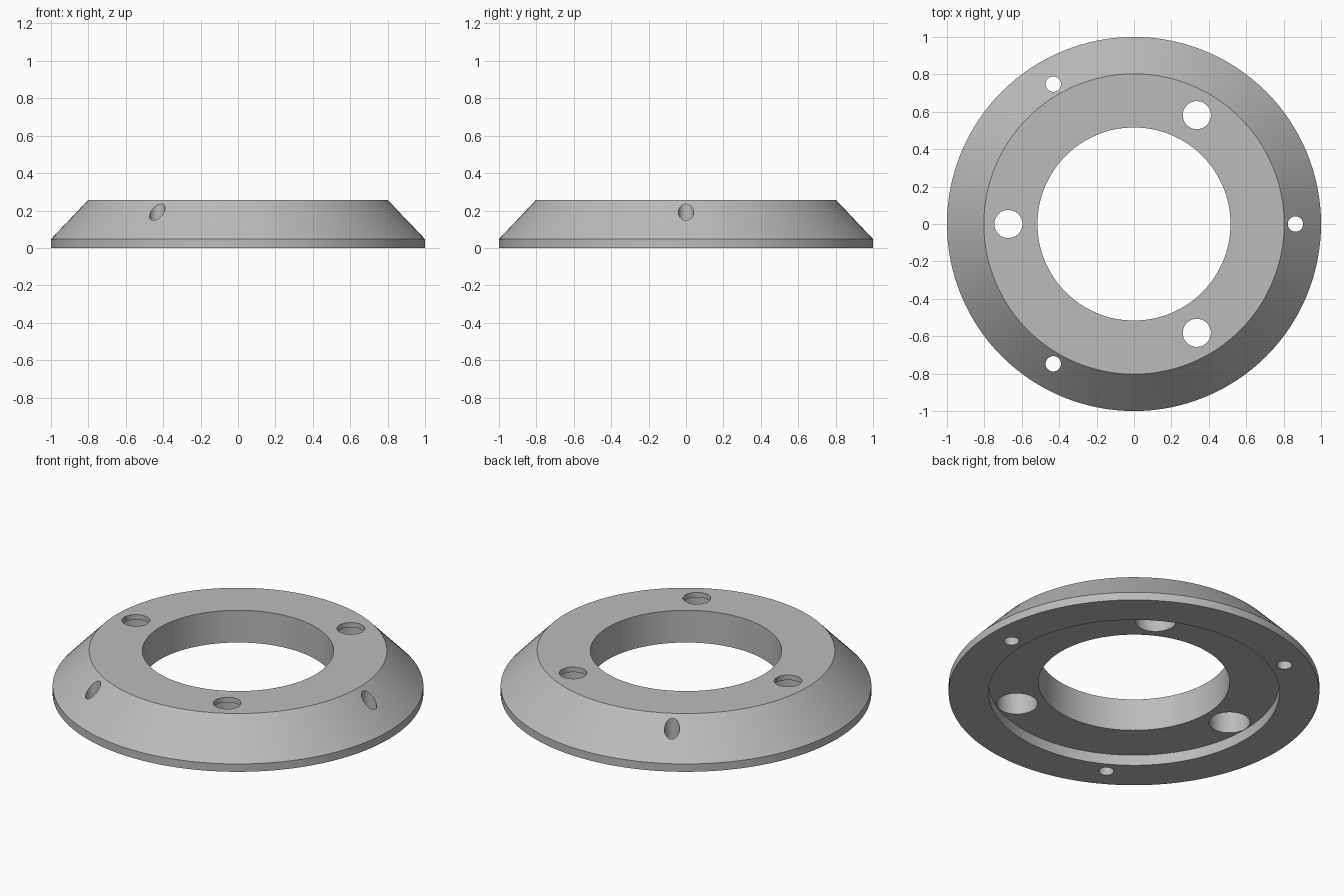
import bpy, bmesh
from math import radians, cos, sin, pi

if "Cube" in bpy.data.objects:
    bpy.data.objects.remove(bpy.data.objects["Cube"], do_unlink=True)

SEGMENTS = 128

grey = bpy.data.materials.new("plain grey")
grey.use_nodes = True
colour = (0.5, 0.5, 0.5, 1)
grey.diffuse_color = colour
grey.node_tree.nodes["Principled BSDF"].inputs["Base Color"].default_value = colour


def lathe(name, profile):
    """Revolve a closed (radius, height) profile around z."""
    bm = bmesh.new()
    rings = []
    for i in range(SEGMENTS):
        a = 2 * pi * i / SEGMENTS
        rings.append([bm.verts.new((r * cos(a), r * sin(a), z)) for r, z in profile])
    n = len(profile)
    for i in range(SEGMENTS):
        here, after = rings[i], rings[(i + 1) % SEGMENTS]
        for j in range(n):
            k = (j + 1) % n
            bm.faces.new((here[j], after[j], after[k], here[k]))
    bmesh.ops.recalc_face_normals(bm, faces=bm.faces)
    mesh = bpy.data.meshes.new(name)
    bm.to_mesh(mesh)
    bm.free()
    mesh.materials.append(grey)
    obj = bpy.data.objects.new(name, mesh)
    bpy.context.collection.objects.link(obj)
    return obj


def drill(target, radius, distance, angle, bottom, top):
    """Cut a vertical round hole and remove the cutter."""
    a = radians(angle)
    bpy.ops.mesh.primitive_cylinder_add(
        vertices=48, radius=radius, depth=top - bottom,
        location=(distance * cos(a), distance * sin(a), (top + bottom) / 2))
    cutter = bpy.context.object
    cutter.name = "hole_cutter"
    cutter.hide_render = True
    cutter.data.materials.append(grey)
    mod = target.modifiers.new("hole", "BOOLEAN")
    mod.operation = "DIFFERENCE"
    mod.solver = "EXACT"
    mod.object = cutter
    bpy.context.view_layer.objects.active = target
    bpy.ops.object.modifier_apply(modifier=mod.name)
    bpy.data.objects.remove(cutter, do_unlink=True)


# Flange ring: thin rim, sloping side, flat top, bore and underside recess
flange = lathe("flange_ring", [
    (1, 0), (1, 0.047), (0.803, 0.255), (0.516, 0.255),
    (0.516, 0.063), (0.785, 0.063), (0.785, 0)])

# Three mounting holes, each widened from below
for angle in (60, 180, 300):
    drill(flange, 0.075, 0.672, angle, 0.1, 0.4)
    drill(flange, 0.111, 0.672, angle, -0.1, 0.225)

# Three small screw holes through the sloping side
for angle in (0, 120, 240):
    drill(flange, 0.041, 0.863, angle, -0.1, 0.4)

bpy.ops.object.select_all(action="DESELECT")
flange.select_set(True)
bpy.context.view_layer.objects.active = flange
bpy.ops.object.shade_smooth_by_angle(angle=radians(25))
